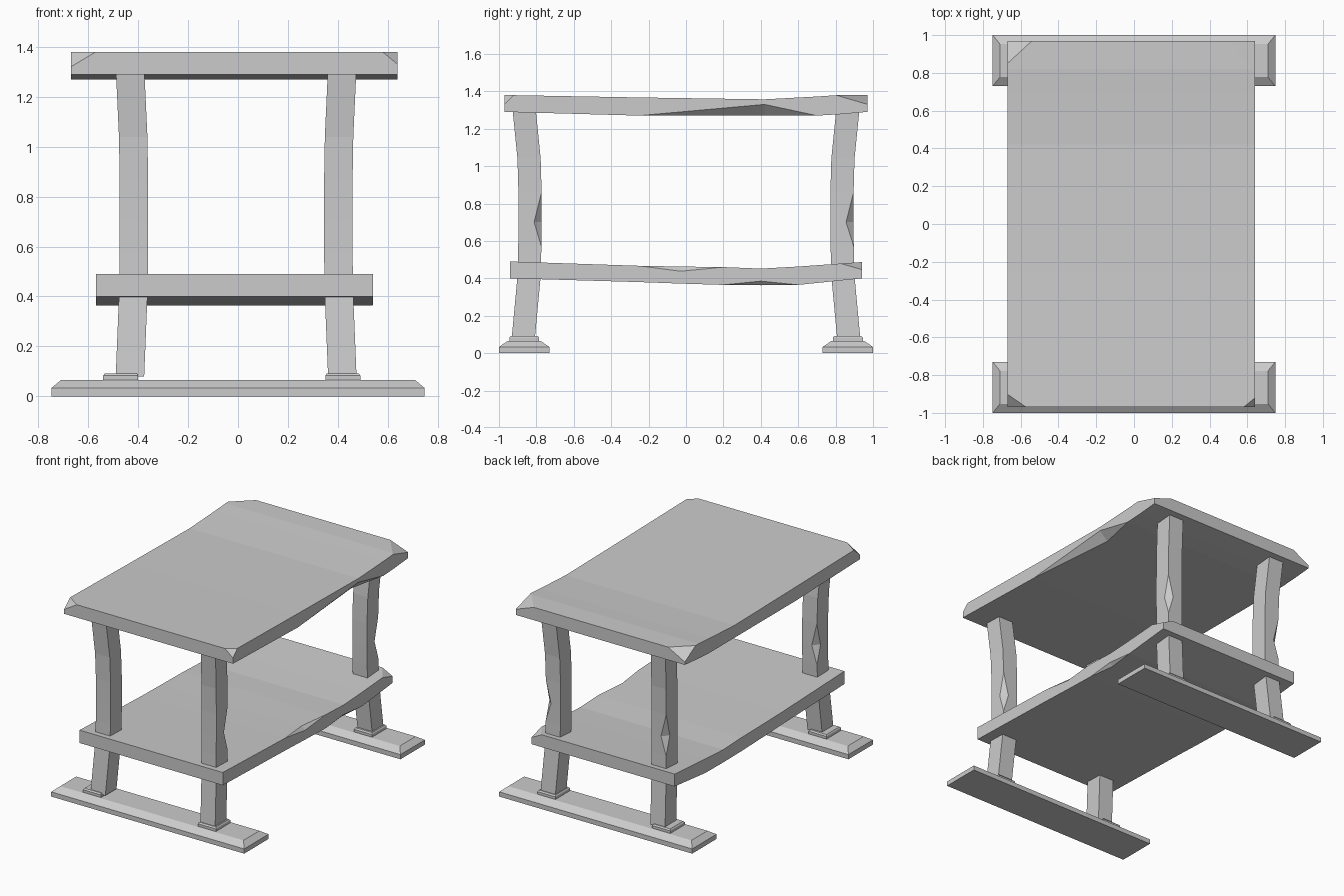
import bpy
import bmesh
from mathutils import Vector

if "Cube" in bpy.data.objects:
    bpy.data.objects.remove(bpy.data.objects["Cube"])

GREY = (0.6, 0.6, 0.6, 1)
mat = bpy.data.materials.new("plain_grey")
mat.use_nodes = True
mat.diffuse_color = GREY
mat.node_tree.nodes["Principled BSDF"].inputs["Base Color"].default_value = GREY


def loft(rings):
    """Skin a list of equal point rings and cap both ends."""
    bm = bmesh.new()
    rows = [[bm.verts.new(p) for p in ring] for ring in rings]
    count = len(rows[0])
    for low, high in zip(rows, rows[1:]):
        for i in range(count):
            j = (i + 1) % count
            bm.faces.new((low[i], low[j], high[j], high[i]))
    bm.faces.new(rows[0])
    bm.faces.new(rows[-1])
    bmesh.ops.remove_doubles(bm, verts=bm.verts, dist=0.0005)
    bmesh.ops.recalc_face_normals(bm, faces=bm.faces)
    return bm


def chip(bm, corner, size):
    """Slice off a corner; size holds signed distances outward along each axis."""
    normal = Vector([1 / s for s in size])
    point = Vector(corner) - Vector((size[0], 0, 0))
    geom = bm.verts[:] + bm.edges[:] + bm.faces[:]
    bmesh.ops.bisect_plane(bm, geom=geom, plane_co=point, plane_no=normal, clear_outer=True)
    bmesh.ops.holes_fill(bm, edges=[e for e in bm.edges if e.is_boundary])
    bmesh.ops.recalc_face_normals(bm, faces=bm.faces)


def finish(bm, name):
    mesh = bpy.data.meshes.new(name)
    bm.to_mesh(mesh)
    bm.free()
    mesh.materials.append(mat)
    obj = bpy.data.objects.new(name, mesh)
    bpy.context.collection.objects.link(obj)
    return obj


def warped_board(x0, x1, stations):
    """Board along y; stations are y, bottom, top, lower chip, upper chip."""
    return loft([[(x0, y, b), (x1 - lo, y, b), (x1, y, b + lo),
                  (x1, y, t - up), (x1 - up, y, t), (x0, y, t)]
                 for y, b, t, lo, up in stations])


# Table top with sagging middle and chipped corners
top = warped_board(-0.67, 0.64, [
    (-0.97, 1.29, 1.38, 0, 0), (-0.25, 1.27, 1.367, 0, 0),
    (0.42, 1.27, 1.357, 0.06, 0), (0.7, 1.27, 1.372, 0, 0),
    (0.82, 1.277, 1.38, 0, 0), (0.97, 1.29, 1.38, 0, 0)])
chip(top, (-0.67, -0.97, 1.38), (-0.1, -0.07, 0.06))
chip(top, (0.64, -0.97, 1.38), (0.06, -0.05, 0.05))
chip(top, (-0.67, 0.97, 1.38), (-0.13, 0.12, 0.07))
chip(top, (0.64, 0.97, 1.38), (0.14, 0.17, 0.05))
finish(top, "table_top")

# Lower shelf
shelf = warped_board(-0.57, 0.54, [
    (-0.94, 0.4, 0.49, 0, 0), (-0.25, 0.38, 0.467, 0, 0),
    (-0.03, 0.372, 0.463, 0, 0.025), (0.2, 0.365, 0.46, 0, 0),
    (0.4, 0.363, 0.452, 0.022, 0), (0.6, 0.365, 0.463, 0, 0),
    (0.94, 0.4, 0.487, 0, 0)])
chip(shelf, (0.54, 0.94, 0.487), (0.08, 0.14, 0.04))
finish(shelf, "shelf")

# Bowed legs with a notch in one outer edge: z, x shift, y shift, notch
LEG = [(0.08, 0.418, -0.005, 0), (0.4, 0.405, 0.025, 0), (0.57, 0.402, 0.03, 0),
       (0.7, 0.402, 0.031, 0.04), (0.86, 0.402, 0.031, 0), (1.04, 0.405, 0.026, 0),
       (1.3, 0.417, 0.0, 0)]


def leg(side, base_y, direction, name):
    h = 0.062
    rings = []
    for z, x, shift, n in LEG:
        y = base_y + shift * direction
        rings.append([(side * (x + dx) - 0.015 * (side < 0), y + dy, z) for dx, dy in
                      ((-h + 0.005, -h), (h - 0.005, -h), (h - 0.005, h - n),
                       (h - 0.005 - n, h), (-h + 0.005, h))])
    finish(loft(rings), name)


def tapered_block(cx, cy, levels, name):
    """Stacked rectangles: z, half width, half depth."""
    finish(loft([[(cx + sx * w, cy + sy * d, z)
                  for sx, sy in ((-1, -1), (1, -1), (1, 1), (-1, 1))]
                 for z, w, d in levels]), name)


# Feet, collars and legs at both ends
for end, direction in (("front", 1), ("back", -1)):
    foot_y = -0.865 * direction
    tapered_block(0, foot_y, [(0, 0.748, 0.135), (0.033, 0.748, 0.135),
                              (0.065, 0.71, 0.088)], end + "_foot_rail")
    for side, word in ((1, "left"), (-1, "right")):
        shift = 0.42 if side > 0 else -0.47 + 0.0
        tapered_block(shift, foot_y, [(0.06, 0.07, 0.08), (0.083, 0.07, 0.08),
                                      (0.092, 0.064, 0.072)], f"{end}_{word}_collar")
        # both pairs bow toward the middle; the right pair sits a little wider
        leg(side, foot_y, direction if direction > 0 else -1, f"{end}_{word}_leg")
